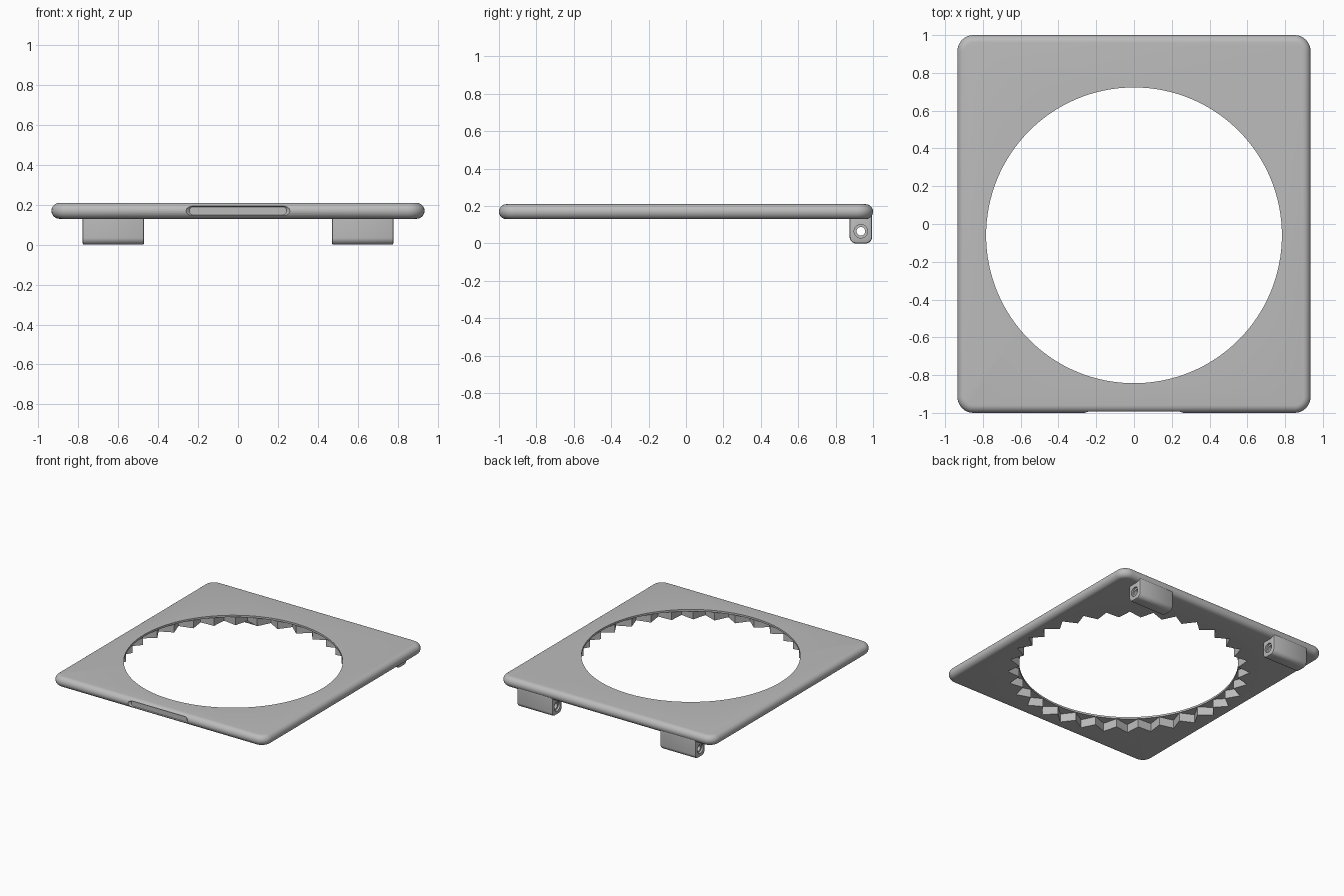
import bpy, bmesh
from math import sin, cos, pi, radians

if "Cube" in bpy.data.objects:
    bpy.data.objects.remove(bpy.data.objects["Cube"], do_unlink=True)

grey = bpy.data.materials.new("plain grey")
grey.use_nodes = True
COLOUR = (0.5, 0.5, 0.5, 1)
grey.diffuse_color = COLOUR
grey.node_tree.nodes["Principled BSDF"].inputs["Base Color"].default_value = COLOUR


def rounded_rect(hw, hh, r, steps=8):
    """Closed 2D outline of a rectangle with half sizes hw, hh."""
    pts = []
    for q, (sx, sy) in enumerate([(1, 1), (-1, 1), (-1, -1), (1, -1)]):
        for i in range(steps + 1):
            a = (q + i / steps) * pi / 2
            pts.append((sx * (hw - r) + r * cos(a), sy * (hh - r) + r * sin(a)))
    return pts


def circle(r, n):
    return [(r * cos(2 * pi * i / n), r * sin(2 * pi * i / n)) for i in range(n)]


def loft(name, rings):
    """Skin a list of equal 3D rings and cap both ends."""
    bm = bmesh.new()
    loops = [[bm.verts.new(p) for p in ring] for ring in rings]
    n = len(loops[0])
    for a, b in zip(loops, loops[1:]):
        for i in range(n):
            j = (i + 1) % n
            bm.faces.new((a[i], a[j], b[j], b[i]))
    bm.faces.new(loops[0])
    bm.faces.new(loops[-1])
    bmesh.ops.recalc_face_normals(bm, faces=bm.faces)
    mesh = bpy.data.meshes.new(name)
    bm.to_mesh(mesh)
    bm.free()
    mesh.materials.append(grey)
    ob = bpy.data.objects.new(name, mesh)
    bpy.context.collection.objects.link(ob)
    return ob


def cut(ob, cutter):
    """Subtract the cutter, then discard it."""
    bpy.context.view_layer.objects.active = ob
    mod = ob.modifiers.new("cut", "BOOLEAN")
    mod.operation, mod.solver, mod.object = "DIFFERENCE", "EXACT", cutter
    bpy.ops.object.modifier_apply(modifier=mod.name)
    bpy.data.objects.remove(cutter, do_unlink=True)


def smooth(ob):
    bpy.ops.object.select_all(action="DESELECT")
    ob.select_set(True)
    bpy.context.view_layer.objects.active = ob
    bpy.ops.object.shade_smooth_by_angle(angle=radians(30))


# Plate with a fully rounded rim
MID, RIM = 0.17, 0.04
rings = []
for k in range(13):
    a = -pi / 2 + pi * k / 12
    inset = RIM * (1 - cos(a))
    outline = rounded_rect(0.935 - inset, 1 - inset, 0.085 - inset)
    rings.append([(x, y, MID + RIM * sin(a)) for x, y in outline])
plate = loft("plate", rings)

# Round opening
HOLE_Y, HOLE_R = -0.06, 0.783
cut(plate, loft("opening_cutter", [[(x, y + HOLE_Y, z) for x, y in circle(HOLE_R, 128)]
                                   for z in (0, 0.4)]))

# Zigzag notches below a thin lip
TEETH = 32
star = []
for i in range(2 * TEETH):
    r = 0.865 if i % 2 else HOLE_R + 0.003
    a = pi * i / TEETH
    star.append((r * cos(a), r * sin(a) + HOLE_Y))
cut(plate, loft("notch_cutter", [[(x, y, z) for x, y in star] for z in (0.05, 0.195)]))

# Shallow finger grip in the front rim
grip = [(-1.05, 0.26, 0.026), (-1, 0.26, 0.026), (-0.984, 0.243, 0.02)]
cut(plate, loft("grip_cutter", [[(x, y, z + MID) for x, z in rounded_rect(hw, hh, hh - 0.002)]
                                for y, hw, hh in grip]))
smooth(plate)

# Two hinge blocks with countersunk bores
for side, sign in (("left", 1), ("right", -1)):
    rings = []
    for dx, inset in ((-0.155, 0.01), (-0.152, 0.003), (-0.145, 0),
                      (0.145, 0), (0.152, 0.003), (0.155, 0.01)):
        outline = rounded_rect(0.06 - inset, 0.09 - inset, 0.035 - inset)
        rings.append([(sign * 0.625 + dx, y + 0.935, z + 0.09) for y, z in outline])
    hinge = loft(side + "_hinge_block", rings)
    bore = [(-0.2, 0.036), (-0.14, 0.036), (-0.14, 0.023),
            (0.14, 0.023), (0.14, 0.036), (0.2, 0.036)]
    cut(hinge, loft("bore_cutter", [[(sign * 0.625 + dx, y + 0.935, z + 0.065)
                                     for y, z in circle(r, 32)] for dx, r in bore]))
    smooth(hinge)
